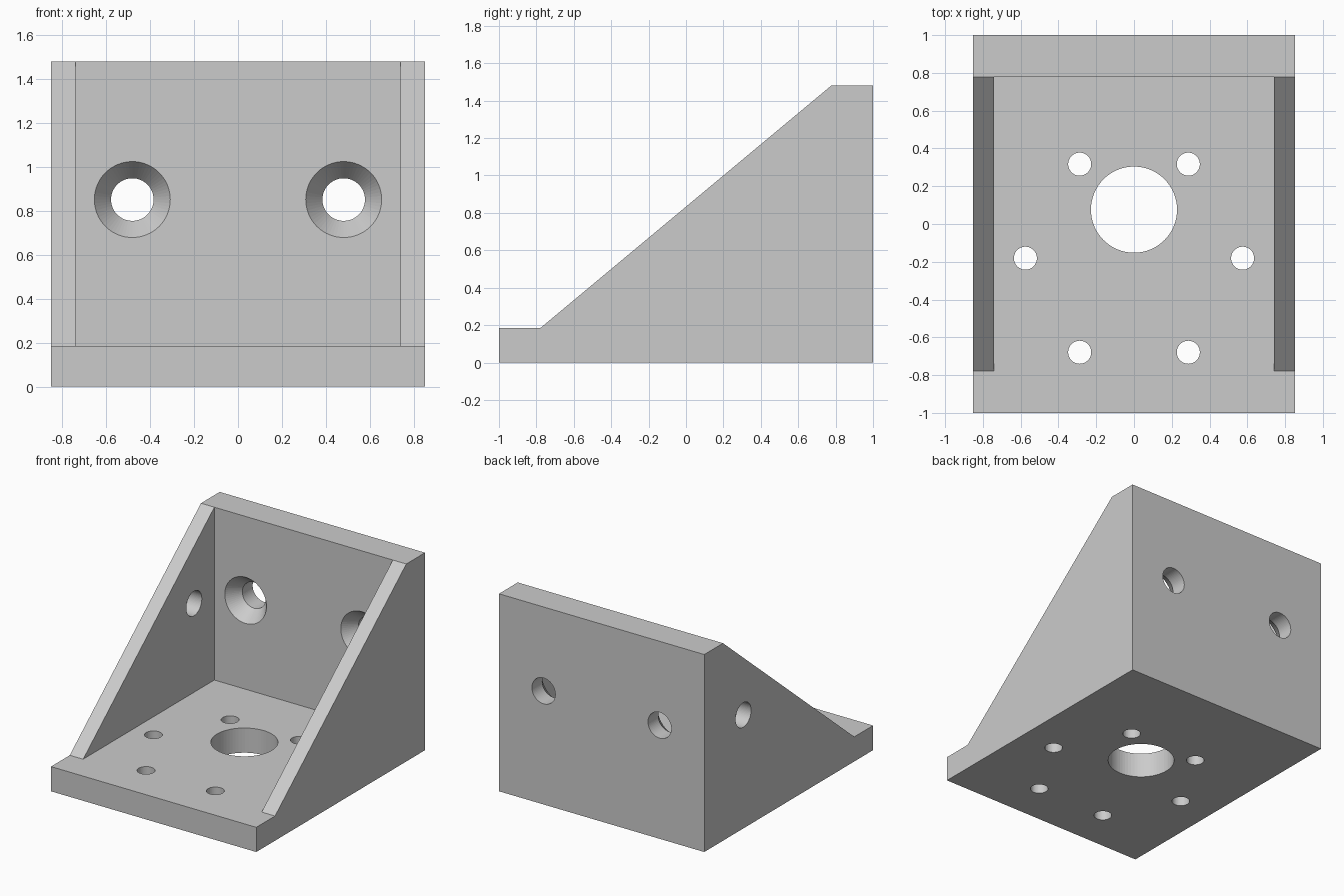
import bpy
import bmesh
from math import radians, pi, cos, sin
from mathutils import Matrix, Vector

cube = bpy.data.objects.get("Cube")
if cube:
    bpy.data.objects.remove(cube, do_unlink=True)

MM = 1 / 27                       # the longest side is 54 units of this size
HALF_W, INNER_W = 23 * MM, 20 * MM
HEIGHT, BASE_T = 40 * MM, 5 * MM
WALL_Y = 21 * MM                  # front of the back wall
SEGMENTS = 64

# Single flat material
grey = bpy.data.materials.new("light grey")
grey.use_nodes = True
grey.diffuse_color = (0.6, 0.6, 0.6, 1)
grey.node_tree.nodes["Principled BSDF"].inputs["Base Color"].default_value = (0.6, 0.6, 0.6, 1)


def new_object(name, bm):
    bmesh.ops.recalc_face_normals(bm, faces=bm.faces[:])
    mesh = bpy.data.meshes.new(name)
    bm.to_mesh(mesh)
    bm.free()
    mesh.materials.append(grey)
    obj = bpy.data.objects.new(name, mesh)
    bpy.context.collection.objects.link(obj)
    return obj


def make_body():
    """Base plate, back wall and two gusset ribs as one closed solid."""
    outline = {"front_low": (-1, 0), "back_low": (1, 0), "back_top": (1, HEIGHT),
               "wall_top": (WALL_Y, HEIGHT), "corner": (WALL_Y, BASE_T),
               "rib_toe": (-WALL_Y, BASE_T), "front_top": (-1, BASE_T)}
    bm = bmesh.new()
    rows = [{key: bm.verts.new((x, y, z)) for key, (y, z) in outline.items()}
            for x in (-HALF_W, -INNER_W, INNER_W, HALF_W)]
    l_shape = list(outline)
    gusset = [key for key in l_shape if key != "corner"]
    # Skin between stations: full gusset section outside, L section inside
    for a, b, loop in zip(rows, rows[1:], (gusset, l_shape, gusset)):
        for p, q in zip(loop, loop[1:] + loop[:1]):
            bm.faces.new((a[p], a[q], b[q], b[p]))
    for row in (rows[0], rows[-1]):
        bm.faces.new([row[key] for key in gusset])
    for row in rows[1:3]:
        bm.faces.new([row[key] for key in ("wall_top", "corner", "rib_toe")])
    bmesh.ops.recalc_face_normals(bm, faces=bm.faces[:])
    bmesh.ops.dissolve_limit(bm, angle_limit=radians(1), verts=bm.verts[:], edges=bm.edges[:])
    return new_object("angle_bracket", bm)


def add_turned(bm, profile, origin, axis):
    """Closed turned solid; profile holds (distance along axis, radius)."""
    turn = Vector((0, 0, 1)).rotation_difference(Vector(axis)).to_matrix().to_4x4()
    place = Matrix.Translation(origin) @ turn
    rings = []
    for d, r in profile:
        angles = [2 * pi * i / SEGMENTS for i in range(SEGMENTS)]
        rings.append([bm.verts.new(place @ Vector((r * cos(a), r * sin(a), d))) for a in angles])
    for a, b in zip(rings, rings[1:]):
        for i in range(SEGMENTS):
            j = (i + 1) % SEGMENTS
            bm.faces.new((a[i], a[j], b[j], b[i]))
    bm.faces.new(rings[0])
    bm.faces.new(rings[-1])


body = make_body()
holes = bmesh.new()

# Base plate: large bore and a ring of six small holes
through_base = lambda r: [(-0.1, r), (BASE_T + 0.1, r)]
add_turned(holes, through_base(0.228), (0, 0.076, 0), (0, 0, 1))
for i in range(6):
    a = i * pi / 3
    add_turned(holes, through_base(0.061), (0.575 * cos(a), -0.181 + 0.575 * sin(a), 0), (0, 0, 1))

# Back wall: two countersunk screw holes
BORE, SINK, DEPTH, LEAD = 0.097, 0.173, 0.1, 0.05
flare = SINK + (SINK - BORE) * LEAD / DEPTH
for side in (-1, 1):
    add_turned(holes, [(-LEAD, flare), (DEPTH, BORE), (0.3, BORE)],
               (side * 13 * MM, WALL_Y, 23 * MM), (0, 1, 0))

# Right rib: one cross hole
add_turned(holes, [(-0.1, 0.092), (0.2, 0.092)], (-HALF_W, 0.537, 23 * MM), (1, 0, 0))

cutter = new_object("hole_cutter", holes)
cutter.hide_render = True
mod = body.modifiers.new("holes", "BOOLEAN")
mod.operation = "DIFFERENCE"
mod.solver = "EXACT"
mod.object = cutter

# Apply the cut and drop the helper
bpy.context.view_layer.objects.active = body
body.select_set(True)
bpy.ops.object.modifier_apply(modifier=mod.name)
bpy.data.objects.remove(cutter, do_unlink=True)
